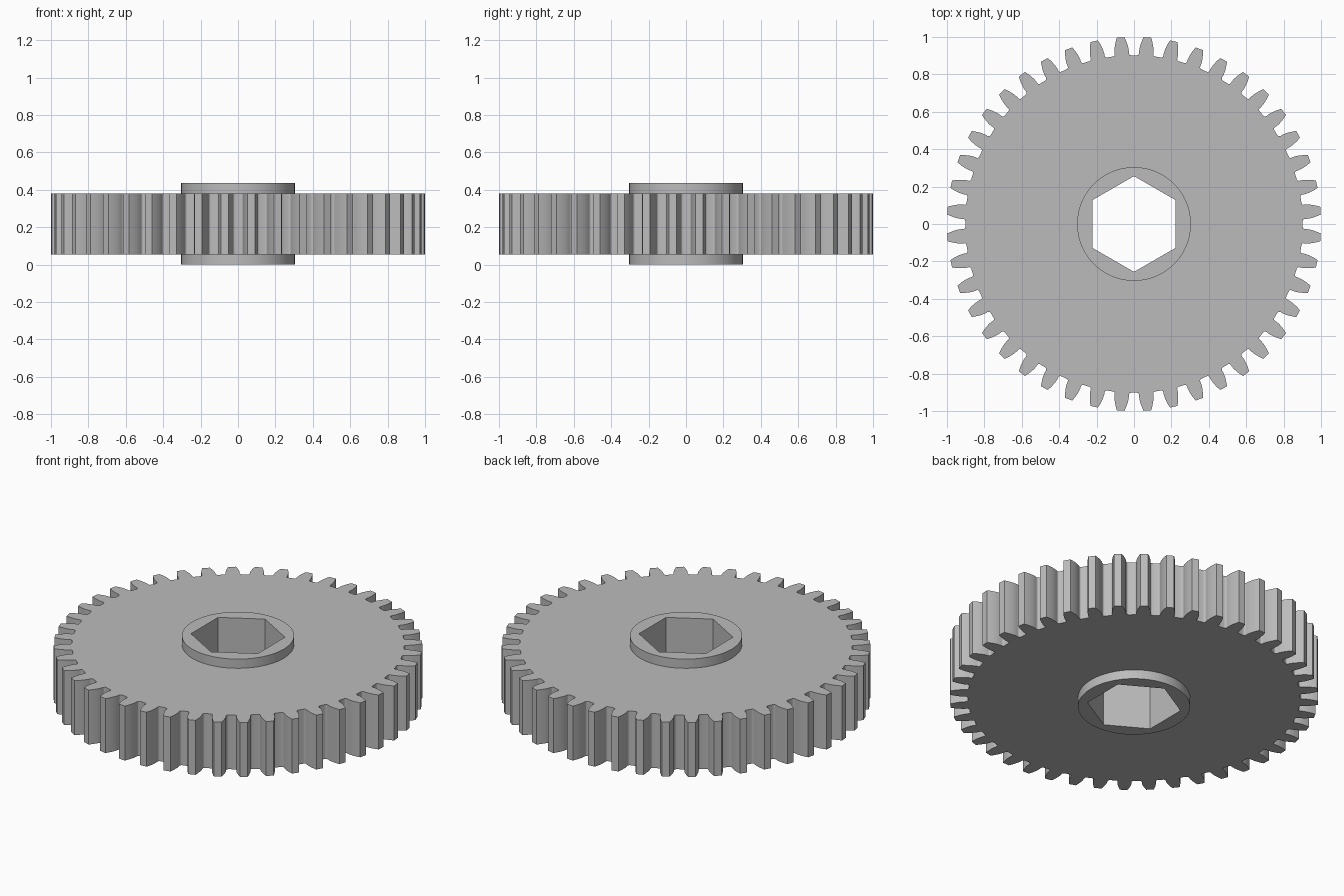
import bpy, bmesh
from math import pi, sin, cos, tan, acos, radians, sqrt

cube = bpy.data.objects.get("Cube")
if cube:
    bpy.data.objects.remove(cube)

# Gear proportions
TEETH = 44
TIP_R = 1.0
MODULE = 2 * TIP_R / (TEETH + 2)
PITCH_R = MODULE * TEETH / 2
ROOT_R = PITCH_R - 1.25 * MODULE
PRESSURE = radians(14.5)
BASE_R = PITCH_R * cos(PRESSURE)
HUB_R = 0.304
BORE_R = 0.256
HUB_BOTTOM, WHEEL_BOTTOM, WHEEL_TOP, HUB_TOP = 0.0, 0.055, 0.381, 0.436


def polar(r, a):
    return (r * cos(a), r * sin(a))


def ring(r, sides, start=0.0):
    return [polar(r, start + 2 * pi * i / sides) for i in range(sides)]


def involute(a):
    return tan(a) - a


def half_angle(r):
    """Half the angular thickness of an involute tooth at radius r."""
    roll = acos(min(1, BASE_R / r))
    return pi / (2 * TEETH) + involute(PRESSURE) - involute(roll)


def tooth_outline():
    # One flank from root to tip, as (radius, angle from the tooth centre)
    base = half_angle(BASE_R)
    fillet = 0.012
    flank = []
    for i in range(5):
        t = i / 4 * pi / 2
        flank.append((ROOT_R + fillet * (1 - cos(t)),
                      base + fillet / ROOT_R * (1 - sin(t))))
    for i in range(6):
        r = BASE_R + (TIP_R - BASE_R) * i / 5
        flank.append((r, half_angle(r)))
    points = []
    for k in range(TEETH):
        centre = 2 * pi * (k + 0.5) / TEETH
        points += [polar(r, centre - a) for r, a in flank]
        points += [polar(r, centre + a) for r, a in reversed(flank)]
    return points


bm = bmesh.new()


def loop_at(points, z):
    verts = [bm.verts.new((x, y, z)) for x, y in points]
    edges = [bm.edges.new((v, verts[i - 1])) for i, v in enumerate(verts)]
    return verts, edges


def wall(low, high):
    a, b = low[0], high[0]
    for i in range(len(a)):
        bm.faces.new((a[i - 1], a[i], b[i], b[i - 1]))


def annulus(inner, outer):
    bmesh.ops.triangle_fill(bm, use_beauty=True, edges=inner[1] + outer[1])


# Cross-section loops of the bore, hub and toothed rim
hexagon, circle, teeth = ring(BORE_R, 6, pi / 2), ring(HUB_R, 96), tooth_outline()
bore_low, bore_high = loop_at(hexagon, HUB_BOTTOM), loop_at(hexagon, HUB_TOP)
hub_low, step_low = loop_at(circle, HUB_BOTTOM), loop_at(circle, WHEEL_BOTTOM)
step_high, hub_high = loop_at(circle, WHEEL_TOP), loop_at(circle, HUB_TOP)
rim_low, rim_high = loop_at(teeth, WHEEL_BOTTOM), loop_at(teeth, WHEEL_TOP)

# Upright walls
for low, high in ((bore_low, bore_high), (hub_low, step_low),
                  (step_high, hub_high), (rim_low, rim_high)):
    wall(low, high)

# Flat faces of the hub and wheel
for inner, outer in ((bore_low, hub_low), (bore_high, hub_high),
                     (step_low, rim_low), (step_high, rim_high)):
    annulus(inner, outer)

bmesh.ops.recalc_face_normals(bm, faces=bm.faces[:])
mesh = bpy.data.meshes.new("spur_gear")
bm.to_mesh(mesh)
bm.free()

# Plain grey metal
grey = bpy.data.materials.new("grey_metal")
grey.use_nodes = True
colour = (0.5, 0.5, 0.5, 1)
grey.diffuse_color = colour
grey.node_tree.nodes["Principled BSDF"].inputs["Base Color"].default_value = colour
mesh.materials.append(grey)

gear = bpy.data.objects.new("spur_gear", mesh)
bpy.context.collection.objects.link(gear)
bpy.ops.object.select_all(action='DESELECT')
gear.select_set(True)
bpy.context.view_layer.objects.active = gear
bpy.ops.object.shade_smooth_by_angle(angle=radians(30))
